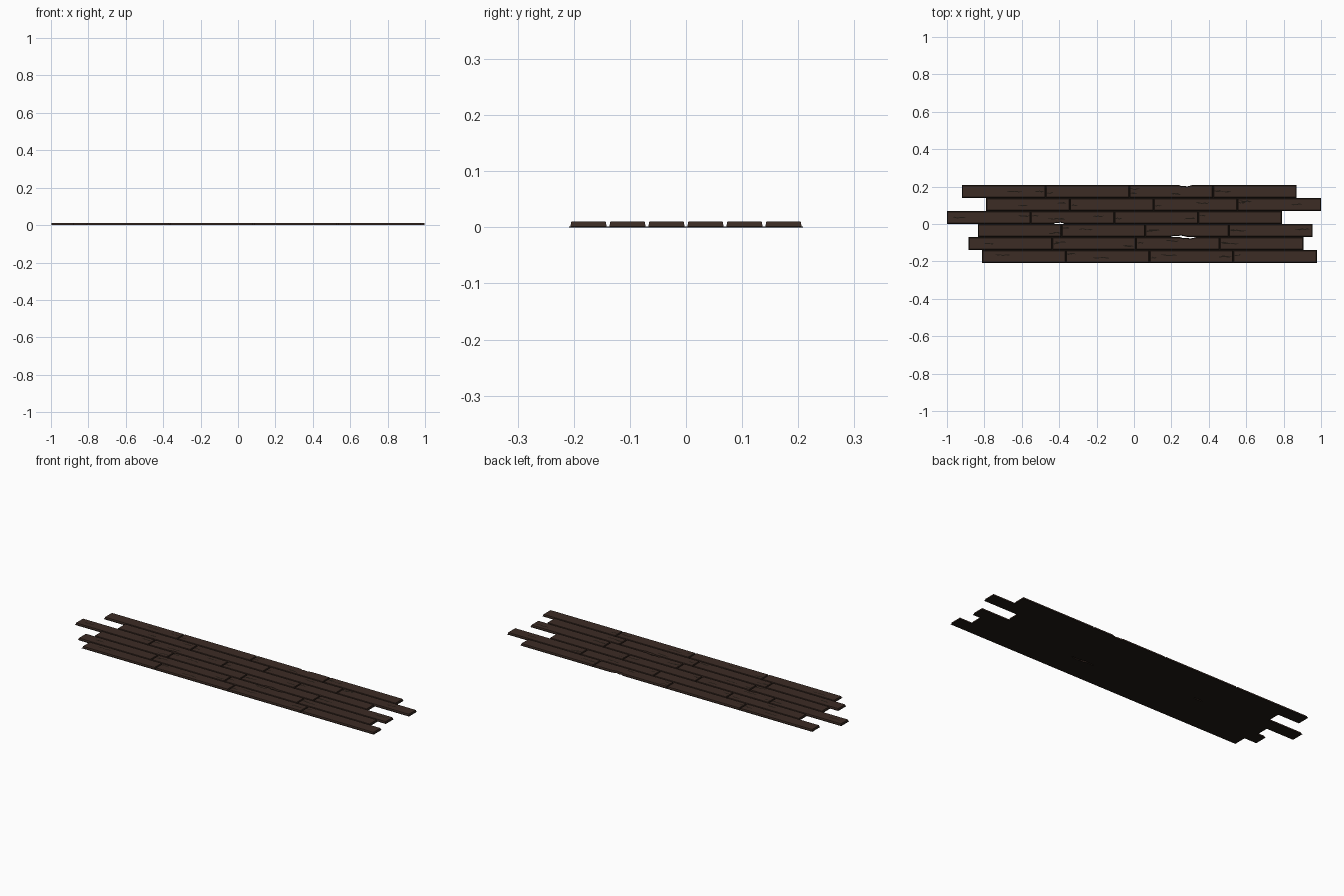
import bpy, bmesh, random

if "Cube" in bpy.data.objects:
    bpy.data.objects.remove(bpy.data.objects["Cube"])
random.seed(4)

LEN, WID, H = 0.4475, 0.0695, 0.0105


def material(name, rgb):
    m = bpy.data.materials.new(name)
    m.diffuse_color = (*rgb, 1)
    m.use_nodes = True
    m.node_tree.nodes["Principled BSDF"].inputs["Base Color"].default_value = m.diffuse_color
    return m


BROWN = material("brown wood", (0.045, 0.025, 0.018))
DARK = material("dark wood edge", (0.014, 0.010, 0.007))


def finish(name, bm):
    me = bpy.data.meshes.new(name)
    bm.to_mesh(me)
    bm.free()
    me.materials.append(BROWN)
    me.materials.append(DARK)
    ob = bpy.data.objects.new(name, me)
    bpy.context.collection.objects.link(ob)


def outline(x0, y0, notches):
    """Counter-clockwise plank outline with chipped notches on the long sides."""
    def side(s):
        y = y0 + (WID if s > 0 else 0)
        pts = [(x0, y)]
        for x, sd, ln, dep in notches:
            if sd == s and x0 < x - ln / 2 and x + ln / 2 < x0 + LEN:
                for i, k in enumerate((0, 0.8, 0.5, 1.0, 0.6, 0)):
                    pts.append((x - ln / 2 + ln * i / 5, y - s * dep * k))
        return pts + [(x0 + LEN, y)]
    return side(-1) + side(1)[::-1]


def add_plank(bm, x0, y0, notches):
    pts = outline(x0, y0, notches)
    cx, cy = x0 + LEN / 2, y0 + WID / 2

    def ring(inset, z):
        kx, ky = 1 - 2 * inset / LEN, 1 - 2 * inset / WID
        return [bm.verts.new((cx + (x - cx) * kx, cy + (y - cy) * ky, z)) for x, y in pts]

    # bottom, low dark lip, brown side and top
    rings = [ring(0, 0), ring(0, 0.001), ring(0.0025, 0.0018), ring(0.0042, H)]
    bm.faces.new(rings[0][::-1]).material_index = 1
    bm.faces.new(rings[-1]).material_index = 0
    n = len(pts)
    for k, (a, b) in enumerate(zip(rings, rings[1:])):
        for i in range(n):
            j = (i + 1) % n
            f = bm.faces.new((a[i], a[j], b[j], b[i]))
            f.material_index = 0 if k == 2 else 1


def add_crack(bm, x, y, ln):
    """Jagged dark sliver lying on the plank top."""
    n = 6
    mid = [(x + ln * i / n, y + random.uniform(-0.003, 0.003)) for i in range(n + 1)]
    wid = [0] + [random.uniform(0.0015, 0.0035) for _ in range(n - 1)] + [0]
    lo = [bm.verts.new((a, b - w - 0.0003, H + 0.0003)) for (a, b), w in zip(mid, wid)]
    up = [bm.verts.new((a, b + w + 0.0003, H + 0.0003)) for (a, b), w in zip(mid, wid)]
    for i in range(n):
        bm.faces.new((lo[i], lo[i + 1], up[i + 1], up[i])).material_index = 1


# rows from back to front: left end, notches (x, side, length, depth)
ROWS = [
    (-0.92, [(0.275, 1, 0.07, 0.008)]),
    (-0.79, []),
    (-1.0, [(-0.40, -1, 0.06, 0.008)]),
    (-0.835, [(0.24, -1, 0.09, 0.008)]),
    (-0.885, [(0.29, 1, 0.09, 0.008)]),
    (-0.812, []),
]
# cracks on each row: x start, height across plank (0-1), length
CRACKS = [
    [(-0.68, 0.5, 0.08), (-0.53, 0.5, 0.05), (-0.02, 0.7, 0.05), (0.20, 0.3, 0.05), (0.43, 0.5, 0.09)],
    [(-0.62, 0.4, 0.05), (-0.41, 0.6, 0.05), (0.33, 0.6, 0.07), (0.56, 0.75, 0.07), (0.84, 0.5, 0.06)],
    [(-0.97, 0.5, 0.07), (-0.62, 0.6, 0.06), (-0.46, 0.4, 0.09), (-0.22, 0.6, 0.06), (0.27, 0.4, 0.06)],
    [(-0.46, 0.3, 0.07), (-0.30, 0.6, 0.08), (0.07, 0.5, 0.07), (0.52, 0.5, 0.08), (0.86, 0.6, 0.08)],
    [(-0.80, 0.5, 0.05), (-0.42, 0.6, 0.06), (-0.06, 0.3, 0.06), (0.17, 0.7, 0.07), (0.47, 0.5, 0.09)],
    [(-0.74, 0.6, 0.08), (-0.36, 0.7, 0.05), (-0.22, 0.4, 0.09), (0.14, 0.6, 0.09), (0.45, 0.5, 0.07)],
]

cracks = bmesh.new()
for r, (x0, notches) in enumerate(ROWS):
    y0 = WID * (2 - r)
    bm = bmesh.new()
    for c in range(4):
        add_plank(bm, x0 + c * LEN, y0, notches)
        # short splinter at each plank joint
        if c:
            add_crack(cracks, x0 + c * LEN + 0.006, y0 + WID * random.uniform(0.3, 0.7), 0.035)
    finish(f"plank_row_{r + 1}", bm)
    for x, t, ln in CRACKS[r]:
        add_crack(cracks, x, y0 + t * WID, ln)
finish("wood_cracks", cracks)
